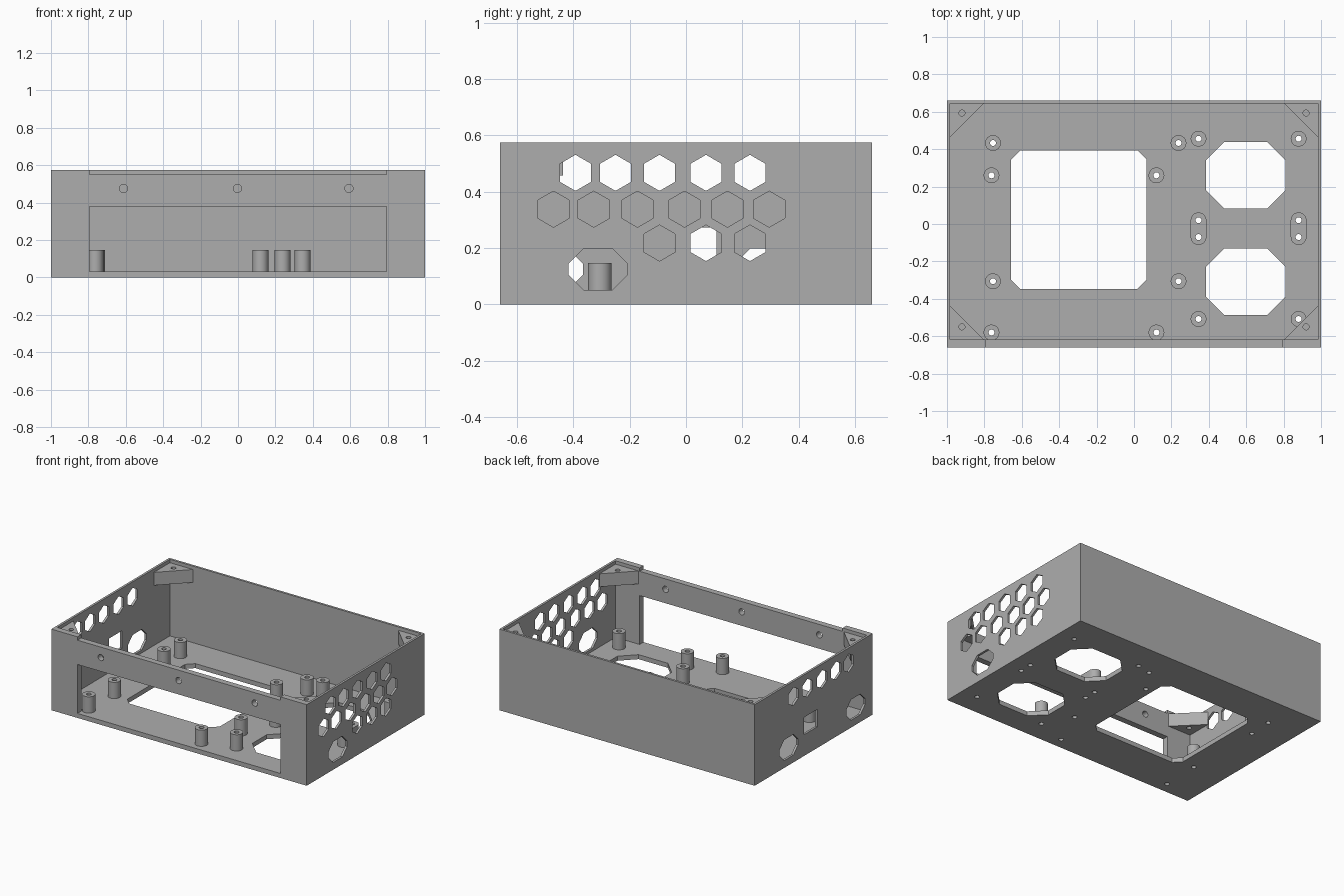
import bpy, bmesh, math

if "Cube" in bpy.data.objects:
    bpy.data.objects.remove(bpy.data.objects["Cube"], do_unlink=True)

GREY = (0.42, 0.42, 0.42, 1)
mat = bpy.data.materials.new("plain grey")
mat.use_nodes = True
mat.diffuse_color = GREY
mat.node_tree.nodes["Principled BSDF"].inputs["Base Color"].default_value = GREY

# Overall sizes
X, Y, H = 1.0, 0.66, 0.574
WALL, FRONT, FLOOR = 0.016, 0.043, 0.032
LEDGE = 0.55                      # height of the lid seat
XI, YB, YF = X - WALL, Y - WALL, -Y + FRONT


# Outline helpers
def ring(cx, cy, r, n=32, turn=0.0):
    return [(cx + r * math.cos(turn + math.tau * i / n),
             cy + r * math.sin(turn + math.tau * i / n)) for i in range(n)]


def hexagon(cx, cy):
    return ring(cx, cy, 0.064, 6, math.pi / 6)


def box(x0, y0, x1, y1, c=0.0):
    if not c:
        return [(x0, y0), (x1, y0), (x1, y1), (x0, y1)]
    return [(x0 + c, y0), (x1 - c, y0), (x1, y0 + c), (x1, y1 - c),
            (x1 - c, y1), (x0 + c, y1), (x0, y1 - c), (x0, y0 + c)]


def stadium(cx, y0, y1, r):
    arc = [math.pi * i / 16 for i in range(17)]
    return ([(cx + r * math.cos(a), y1 + r * math.sin(a)) for a in arc] +
            [(cx - r * math.cos(a), y0 - r * math.sin(a)) for a in arc])


# Extrude an outline with holes from w0 to w1 along the given axis
def plate(name, outline, holes, w0, w1, axis="z"):
    cu = bpy.data.curves.new(name, "CURVE")
    cu.dimensions, cu.fill_mode, cu.extrude = "2D", "BOTH", (w1 - w0) / 2
    for pts in [outline] + holes:
        sp = cu.splines.new("POLY")
        sp.points.add(len(pts) - 1)
        for p, (u, v) in zip(sp.points, pts):
            p.co = (u, v, 0, 1)
        sp.use_cyclic_u = True
    tmp = bpy.data.objects.new(name + "_outline", cu)
    bpy.context.collection.objects.link(tmp)
    deps = bpy.context.evaluated_depsgraph_get()
    me = bpy.data.meshes.new_from_object(tmp.evaluated_get(deps))
    bpy.data.objects.remove(tmp, do_unlink=True)
    bpy.data.curves.remove(cu)

    bm = bmesh.new()
    bm.from_mesh(me)
    bmesh.ops.remove_doubles(bm, verts=bm.verts, dist=1e-4)
    for vert in bm.verts:
        u, v, w = vert.co
        w += (w0 + w1) / 2
        vert.co = {"x": (w, u, v), "y": (u, w, v), "z": (u, v, w)}[axis]
    bmesh.ops.recalc_face_normals(bm, faces=bm.faces)
    bm.to_mesh(me)
    bm.free()
    me.name = name
    me.materials.clear()
    me.materials.append(mat)
    ob = bpy.data.objects.new(name, me)
    bpy.context.collection.objects.link(ob)
    bpy.ops.object.select_all(action="DESELECT")
    ob.select_set(True)
    bpy.context.view_layer.objects.active = ob
    bpy.ops.object.shade_smooth_by_angle(angle=math.radians(30))
    return ob


# Standoff positions, and the paired ones sharing a long base
posts = [(-0.754, 0.433), (0.238, 0.433), (-0.754, -0.306), (0.238, -0.306),
         (-0.762, 0.26), (0.12, 0.26), (-0.762, -0.58), (0.12, -0.58),
         (0.345, 0.456), (0.88, 0.456), (0.345, -0.508), (0.88, -0.508)]
PAIR = (-0.07, 0.02)
POST_R, BORE, POST_TOP = 0.042, 0.016, 0.147

# Floor with vents and screw bores
bores = [ring(x, y, BORE, 20) for x, y in posts]
bores += [ring(x, y, BORE, 20) for x in (0.345, 0.88) for y in PAIR]
vents = [box(-0.657, -0.347, 0.067, 0.393, 0.048),
         box(0.385, 0.083, 0.81, 0.438, 0.098),
         box(0.385, -0.487, 0.81, -0.131, 0.098)]
plate("floor", box(-XI, YF, XI, YB), vents + bores, 0, FLOOR)

# Standoffs
for i, (x, y) in enumerate(posts):
    plate(f"standoff_{i + 1}", ring(x, y, POST_R), [ring(x, y, BORE, 20)], FLOOR, POST_TOP)
for side, x in (("right", 0.345), ("left", 0.88)):
    plate("double_standoff_" + side, stadium(x, *PAIR, POST_R),
          [ring(x, y, BORE, 20) for y in PAIR], FLOOR, POST_TOP)

# Back wall
plate("back_wall", box(-X, 0, X, H), [], YB, Y, "y")

# Front wall with lid notch, window and screw holes
W = 0.795
front = [(-X, 0), (X, 0), (X, H), (W, H), (W, LEDGE), (-W, LEDGE), (-W, H), (-X, H)]
plate("front_wall", front,
      [box(-W, FLOOR, W, 0.378)] + [ring(x, 0.476, 0.022, 24) for x in (-0.612, -0.003, 0.593)],
      -Y, YF, "y")


# Side walls with hexagon vents and cable ports
def port(y):
    return box(y, 0.052, y + 0.209, 0.198, 0.053)


top_row = [-0.392, -0.25, -0.094, 0.071, 0.227]
mid_row = [-0.47, -0.327, -0.172, -0.005, 0.147, 0.295]
upper = [hexagon(y, 0.467) for y in top_row]
lower = [hexagon(y, 0.338) for y in mid_row] + [hexagon(y, 0.218) for y in top_row[2:]]
side_outline = box(YF, 0, YB, H)
plate("left_wall", side_outline, upper + lower + [port(-0.417)], XI, X, "x")
plate("right_wall", side_outline,
      upper + [port(0.174), port(-0.575), box(-0.04, 0.15, 0.108, 0.273)], -X, -XI, "x")

# Corner brackets that carry the lid screws
LEG = 0.18
for sx, xn in ((1, "left"), (-1, "right")):
    for y, d, hole_y, yn in ((YB, -1, 0.593, "back"), (YF, 1, -0.55, "front")):
        tri = [(sx * XI, y), (sx * (XI - LEG), y), (sx * XI, y + d * LEG)]
        plate(f"{yn}_{xn}_bracket", tri, [ring(sx * 0.92, hole_y, BORE, 20)], 0.458, LEDGE)
